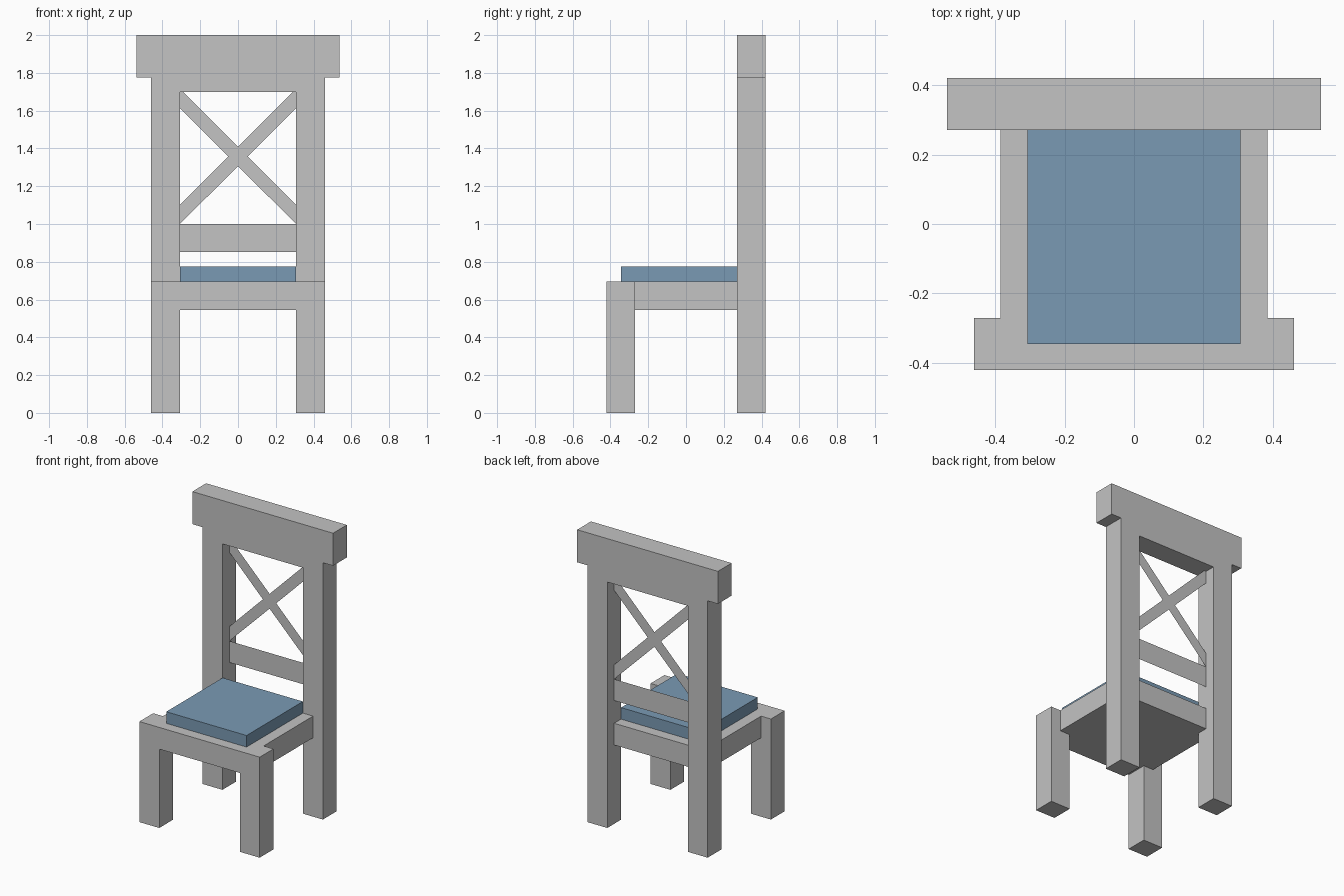
import bpy
import bmesh

if "Cube" in bpy.data.objects:
    bpy.data.objects.remove(bpy.data.objects["Cube"])


def material(name, rgb):
    m = bpy.data.materials.new(name)
    m.diffuse_color = (*rgb, 1)
    m.use_nodes = True
    m.node_tree.nodes["Principled BSDF"].inputs["Base Color"].default_value = m.diffuse_color
    return m


GREY = material("painted grey", (0.546, 0.546, 0.546))
BLUE = material("cushion blue", (0.195, 0.323, 0.456))

# Shared dimensions
OUT, IN, SIDE = 0.46, 0.308, 0.385       # leg outside, leg inside, seat side
FRONT, F_IN, B_IN, BACK = -0.42, -0.27, 0.27, 0.42
MID = 0.345                              # plane of the back panels and seat end
SEAT_LOW, SEAT_TOP = 0.545, 0.695


def mirrored(half):
    """Close a right-half outline by mirroring it across x = 0."""
    return half + [(-x, v) for x, v in reversed(half) if x > 0]


def part(name, outline, place, depth, mat):
    """Make a face from a 2D outline, extruded by depth when it is given."""
    bm = bmesh.new()
    face = bm.faces.new([bm.verts.new(place(u, v)) for u, v in outline])
    if depth:
        new = bmesh.ops.extrude_face_region(bm, geom=[face])["geom"]
        bmesh.ops.translate(bm, vec=depth, verts=[
            g for g in new if isinstance(g, bmesh.types.BMVert)])
        bmesh.ops.recalc_face_normals(bm, faces=bm.faces)
    mesh = bpy.data.meshes.new(name)
    bm.to_mesh(mesh)
    bm.free()
    mesh.materials.append(mat)
    obj = bpy.data.objects.new(name, mesh)
    bpy.context.collection.objects.link(obj)
    return obj


def upright(name, half, y0, y1):
    depth = (0, y1 - y0, 0) if y1 > y0 else None
    part(name, mirrored(half), lambda x, z: (x, y0, z), depth, GREY)


def slab(name, half, z0, z1, mat):
    part(name, mirrored(half), lambda x, y: (x, y, z0), (0, 0, z1 - z0), mat)


# Front legs joined by the front edge of the seat
upright("front_legs", [(OUT, SEAT_TOP), (OUT, 0), (IN, 0), (IN, SEAT_LOW)],
        FRONT, F_IN)

# Tall back legs joined by the wide head rail
upright("back_legs_and_head_rail",
        [(0.538, 2), (0.538, 1.775), (OUT, 1.775), (OUT, 0), (IN, 0), (IN, 1.7)],
        B_IN, BACK)

# Seat, with a tongue that reaches between the back legs
slab("seat", [(SIDE, F_IN), (SIDE, B_IN), (IN, B_IN), (IN, MID)],
     SEAT_LOW, SEAT_TOP, GREY)

# Cushion
slab("cushion", [(0.307, -MID), (0.307, B_IN)], SEAT_TOP, 0.775, BLUE)

# Thin lower rail and crossed slats of the back
upright("lower_back_rail", [(IN, 0.852), (IN, 1.0)], MID, MID)
upright("cross_slats",
        [(0, 1.408), (0.292, 1.7), (IN, 1.7), (IN, 1.614), (0.051, 1.357),
         (IN, 1.1), (IN, 1.0), (0, 1.306)], MID, MID)
